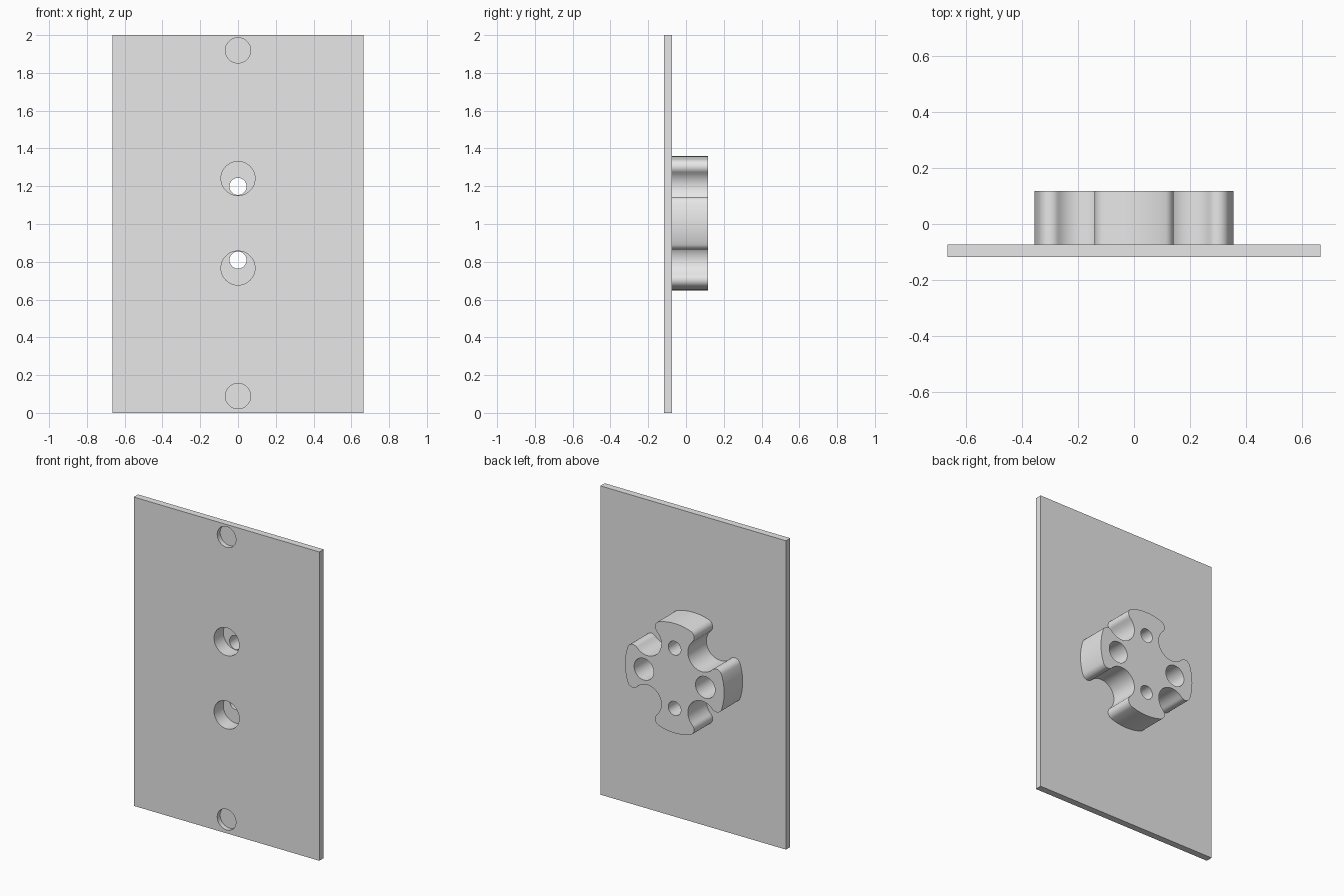
import bpy, bmesh
from math import atan2, cos, sin, sqrt, pi, radians

if "Cube" in bpy.data.objects:
    bpy.data.objects.remove(bpy.data.objects["Cube"], do_unlink=True)

FRONT, PLATE_BACK, BACK = -0.117, -0.073, 0.117
MID = 1.004          # height of the boss centre
OVER = 0.02          # overshoot of cutters

grey = bpy.data.materials.new("light_grey")
grey.use_nodes = True
grey.diffuse_color = (0.8, 0.8, 0.8, 1)
grey.node_tree.nodes["Principled BSDF"].inputs["Base Color"].default_value = (0.8, 0.8, 0.8, 1)


def arc(cx, cz, r, a, b, n):
    steps = [a + (b - a) * i / n for i in range(n + 1)]
    return [(cx + r * cos(t), cz + r * sin(t)) for t in steps]


def prism(name, outline, y0, y1, z=0):
    """Extrude an x-z outline along y."""
    bm = bmesh.new()
    face = bm.faces.new([bm.verts.new((x, y0, pz + z)) for x, pz in outline])
    ext = bmesh.ops.extrude_face_region(bm, geom=[face])
    moved = [v for v in ext["geom"] if isinstance(v, bmesh.types.BMVert)]
    bmesh.ops.translate(bm, verts=moved, vec=(0, y1 - y0, 0))
    bmesh.ops.recalc_face_normals(bm, faces=bm.faces)
    mesh = bpy.data.meshes.new(name)
    bm.to_mesh(mesh)
    bm.free()
    mesh.materials.append(grey)
    obj = bpy.data.objects.new(name, mesh)
    bpy.context.collection.objects.link(obj)
    return obj


def combine(target, tool, operation):
    mod = target.modifiers.new(operation.lower(), "BOOLEAN")
    mod.operation, mod.solver, mod.object = operation, "EXACT", tool
    bpy.context.view_layer.objects.active = target
    bpy.ops.object.modifier_apply(modifier=mod.name)
    bpy.data.objects.remove(tool, do_unlink=True)


def drill(target, x, z, r, y0, y1):
    circle = arc(x, z, r, 0, 2 * pi, 48)[:-1]
    combine(target, prism("drill_cutter", circle, y0, y1), "DIFFERENCE")


def cross_outline():
    """Four rounded lobes joined by concave notches."""
    radius, half, corner, neck = 0.355, 0.14, 0.04, 0.095
    cx = half - corner
    cz = sqrt((radius - corner) ** 2 - cx ** 2)
    # notch centre on the diagonal, tangent to the lobe corners
    b = 2 * (cx + cz) - 2 * (neck - corner)
    c = cx ** 2 + cz ** 2 - (neck - corner) ** 2
    n = (b - sqrt(b * b - 4 * c)) / 2
    a = atan2(cz, cx)
    toward = atan2(n - cz, n - cx)
    eighth = arc(0, 0, radius, pi / 2, a, 6)[:-1]
    eighth += arc(cx, cz, corner, a, toward, 12)[:-1]
    eighth += arc(n, n, n - neck, toward + pi, radians(225), 12)
    quarter = eighth + [(z, x) for x, z in reversed(eighth[:-1])]
    outline = []
    for _ in range(4):
        outline += quarter[1:]
        quarter = [(z, -x) for x, z in quarter]
    return outline


# Flat plate with the lobed boss on its back
w = 0.665
plate = prism("mounting_plate", [(-w, 0), (w, 0), (w, 2), (-w, 2)], FRONT, PLATE_BACK)
boss = prism("lobed_boss", cross_outline(), PLATE_BACK - OVER, BACK, MID)
combine(plate, boss, "UNION")

for s in (-1, 1):
    # shallow front recess near the plate end
    drill(plate, 0, MID + s * 0.915, 0.067, FRONT - OVER, FRONT + 0.03)
    # front counterbore and its offset through hole
    drill(plate, 0, MID + s * 0.237, 0.09, FRONT - OVER, FRONT + 0.095)
    drill(plate, 0, MID + s * 0.195, 0.045, FRONT + 0.05, BACK + OVER)
    # blind socket in the side lobe
    drill(plate, s * 0.22, MID, 0.07, PLATE_BACK + 0.005, BACK + OVER)

bpy.ops.object.select_all(action="DESELECT")
plate.select_set(True)
bpy.context.view_layer.objects.active = plate
bpy.ops.object.shade_smooth_by_angle(angle=radians(30))
